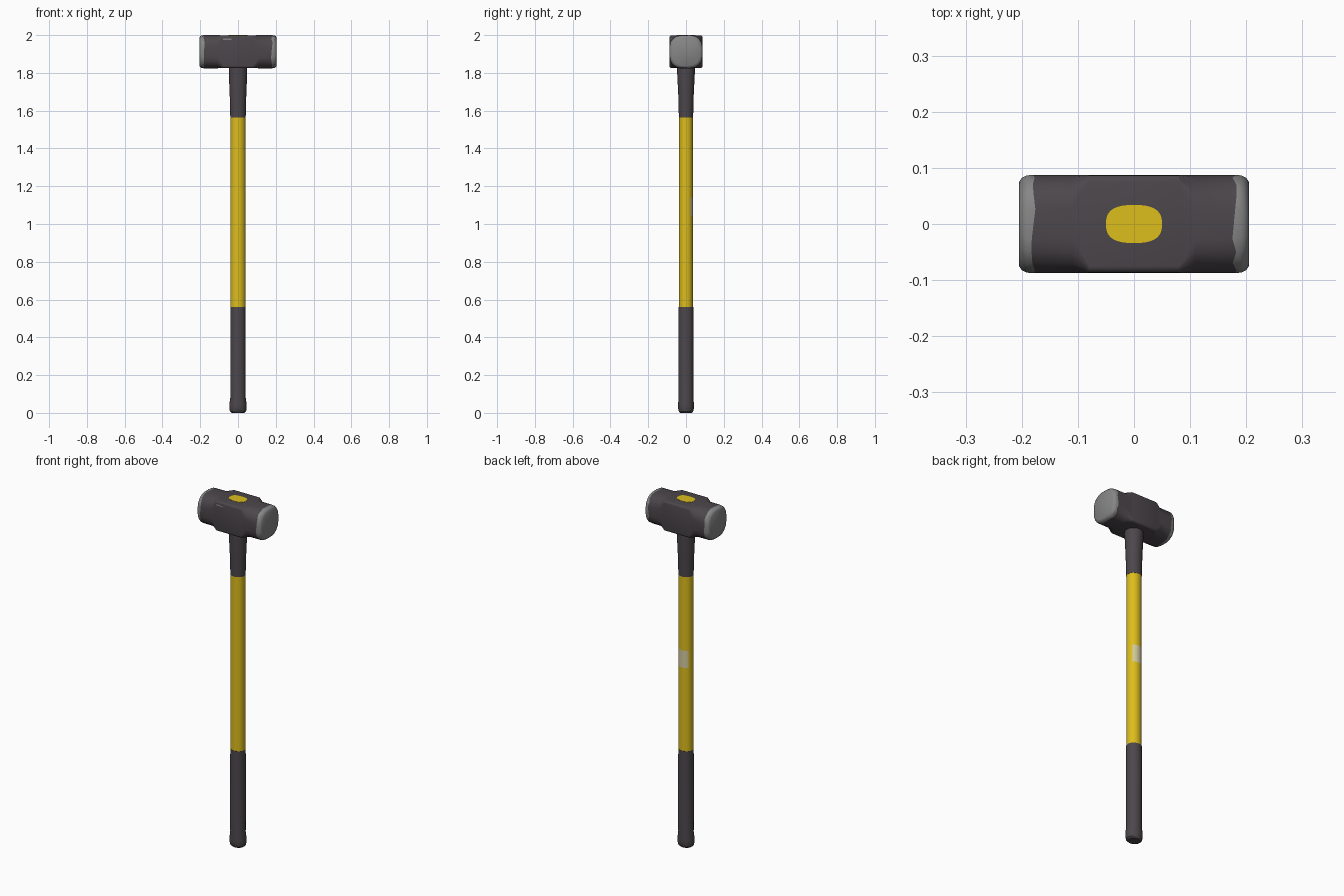
import bpy, bmesh, random
from math import sin, cos, pi, radians, copysign

random.seed(4)
cube = bpy.data.objects.get("Cube")
if cube:
    bpy.data.objects.remove(cube, do_unlink=True)


def material(name, rgb):
    m = bpy.data.materials.new(name)
    m.use_nodes = True
    m.diffuse_color = (*rgb, 1)
    m.node_tree.nodes["Principled BSDF"].inputs["Base Color"].default_value = (*rgb, 1)
    return m


dark = material("dark_iron", (0.072, 0.062, 0.070))
steel = material("worn_steel", (0.24, 0.24, 0.24))
yellow = material("yellow_fibreglass", (0.72, 0.51, 0.012))
pale = material("pale_label", (0.65, 0.60, 0.34))


def loft(name, rings, mats, rule):
    """Skin a list of closed rings, cap both ends, colour each face by rule(centre)."""
    bm = bmesh.new()
    loops = [[bm.verts.new(p) for p in ring] for ring in rings]
    n = len(loops[0])
    for a, b in zip(loops, loops[1:]):
        for i in range(n):
            j = (i + 1) % n
            bm.faces.new((a[i], a[j], b[j], b[i]))
    bm.faces.new(loops[0][::-1])
    bm.faces.new(loops[-1])
    bmesh.ops.recalc_face_normals(bm, faces=bm.faces)
    for f in bm.faces:
        f.material_index = rule(f.calc_center_median())
    mesh = bpy.data.meshes.new(name)
    bm.to_mesh(mesh)
    bm.free()
    for m in mats:
        mesh.materials.append(m)
    ob = bpy.data.objects.new(name, mesh)
    bpy.context.collection.objects.link(ob)
    bpy.ops.object.select_all(action='DESELECT')
    bpy.context.view_layer.objects.active = ob
    ob.select_set(True)
    bpy.ops.object.shade_smooth_by_angle(angle=radians(32))
    return ob


def oval(z, rx, ry, power=1.0, count=32):
    """Horizontal oval ring; a power below 1 makes it squarer."""
    ring = []
    for i in range(count):
        a = 2 * pi * (i + 0.5) / count
        c, s = cos(a), sin(a)
        ring.append((rx * copysign(abs(c) ** power, c),
                     ry * copysign(abs(s) ** power, s), z))
    return ring


HEAD_Z = 1.912


def head_ring(x, half, radius, jitter=0.0):
    """Upright square ring with rounded corners."""
    ring = []
    flat = half - radius
    for k in range(4):
        for s in range(5):
            a = pi / 2 * (k + s / 4)
            cy = flat * (1 if k in (0, 3) else -1)
            cz = flat * (1 if k < 2 else -1)
            ring.append((x + random.uniform(-jitter, jitter),
                         cy + radius * cos(a), HEAD_Z + cz + radius * sin(a)))
    return ring


# Head: square waist, rounded striking ends with worn steel rims
half_head = [(0.08, 0.087, 0.012, 0), (0.11, 0.0875, 0.06, 0), (0.179, 0.0875, 0.061, 0.004),
             (0.192, 0.0865, 0.062, 0), (0.2, 0.082, 0.064, 0), (0.205, 0.075, 0.064, 0)]
sections = [(-x, h, r, j) for x, h, r, j in reversed(half_head)] + half_head
loft("hammer_head", [head_ring(*s) for s in sections], [dark, steel],
     lambda c: int(abs(c.x) > 0.183))

# Handle: flared butt, rubber grip, yellow shaft, flared collar under the head
grip = [(0, 0.034, 0.03), (0.008, 0.043, 0.038), (0.025, 0.046, 0.042), (0.045, 0.046, 0.042),
        (0.08, 0.041, 0.04), (0.5, 0.041, 0.041), (0.56, 0.041, 0.039)]
shaft = [(0.56, 0.04, 0.037), (1.04, 0.04, 0.037), (1.14, 0.04, 0.037), (1.565, 0.04, 0.037)]
collar = [(1.565, 0.041, 0.038), (1.68, 0.044, 0.041), (1.8, 0.049, 0.047), (1.84, 0.049, 0.047)]


def shaft_colour(c):
    on_back = c.y > 0.025
    return 1 if on_back and 1.04 < c.z < 1.14 else 0


loft("grip", [oval(*s) for s in grip], [dark], lambda c: 0)
loft("shaft", [oval(*s) for s in shaft], [yellow, pale], shaft_colour)
loft("collar", [oval(*s) for s in collar], [dark], lambda c: 0)

# Handle end showing in the eye of the head
loft("handle_tip", [oval(z, 0.05, 0.034, 0.75) for z in (1.95, 2.0)], [yellow], lambda c: 0)

# Small chip worn along the front top edge
loft("edge_chip", [[(x0, y, 1.981) if i else (x0, y, 1.974) for i, x0, y in
                    ((0, x, -0.0875), (1, x, -0.0875), (1, x, -0.085), (0, x, -0.085))]
                   for x in (-0.08, -0.035)], [steel], lambda c: 0)
